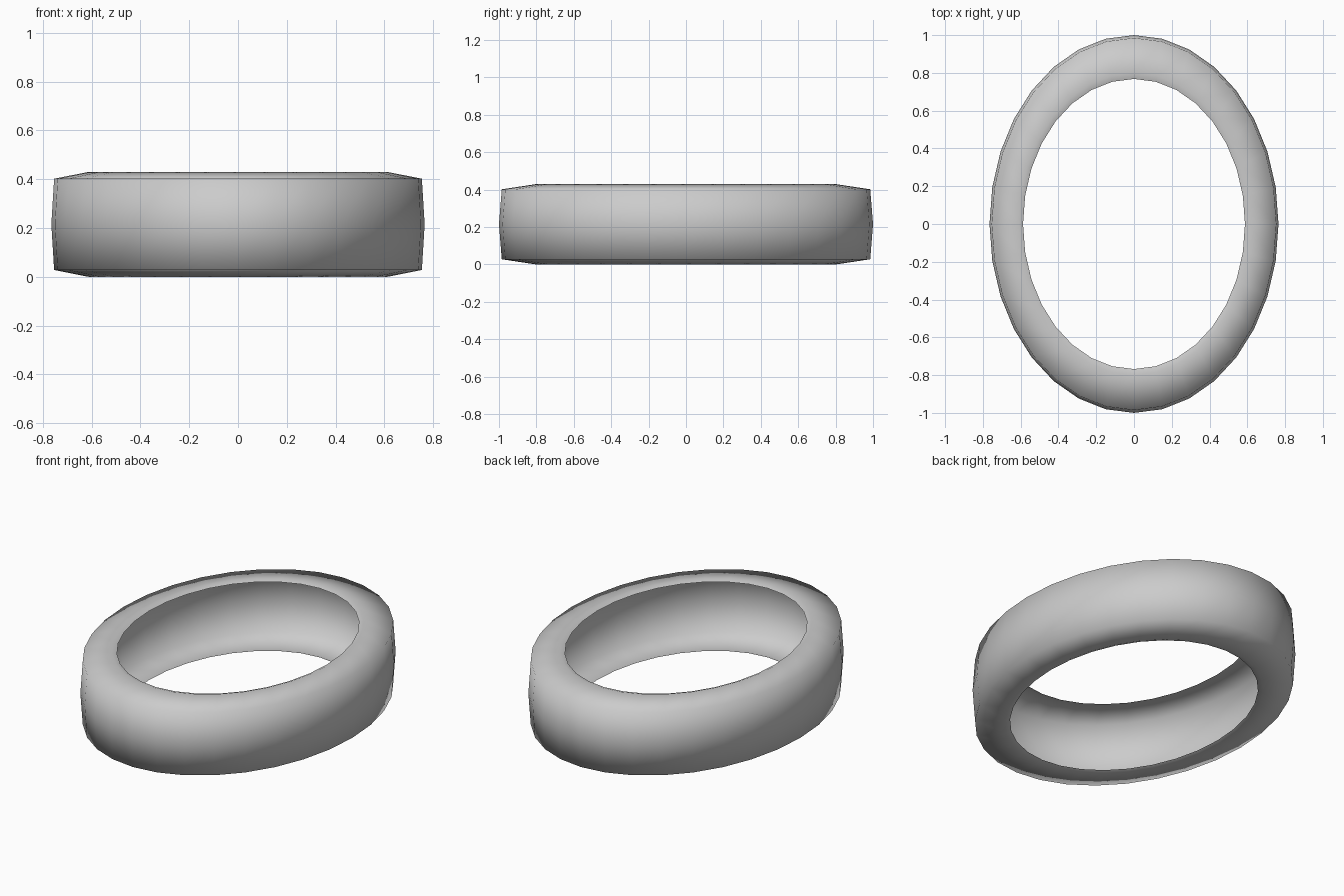
import bpy, bmesh
from math import sin, cos, tau

if "Cube" in bpy.data.objects:
    bpy.data.objects.remove(bpy.data.objects["Cube"])

SEGMENTS = 32
RX, RY, HEIGHT = 0.765, 1.0, 0.43

# open C-shaped cross-section: (fraction of outer radius, height)
lower = [(0.768, 0.010), (0.80, 0.0), (0.985, 0.028)]
profile = lower + [(1.0, HEIGHT / 2)] + [(r, HEIGHT - z) for r, z in reversed(lower)]

# hollow oval tyre swept around z
bm = bmesh.new()
rings = [[bm.verts.new((RX * r * cos(tau * i / SEGMENTS), RY * r * sin(tau * i / SEGMENTS), z))
          for i in range(SEGMENTS)] for r, z in profile]
for a, b in zip(rings, rings[1:]):
    for i in range(SEGMENTS):
        j = (i + 1) % SEGMENTS
        bm.faces.new((a[i], a[j], b[j], b[i]))
for f in bm.faces:
    f.smooth = True
mesh = bpy.data.meshes.new("oval_tyre")
bm.to_mesh(mesh)
bm.free()
tyre = bpy.data.objects.new("oval_tyre", mesh)
bpy.context.collection.objects.link(tyre)
